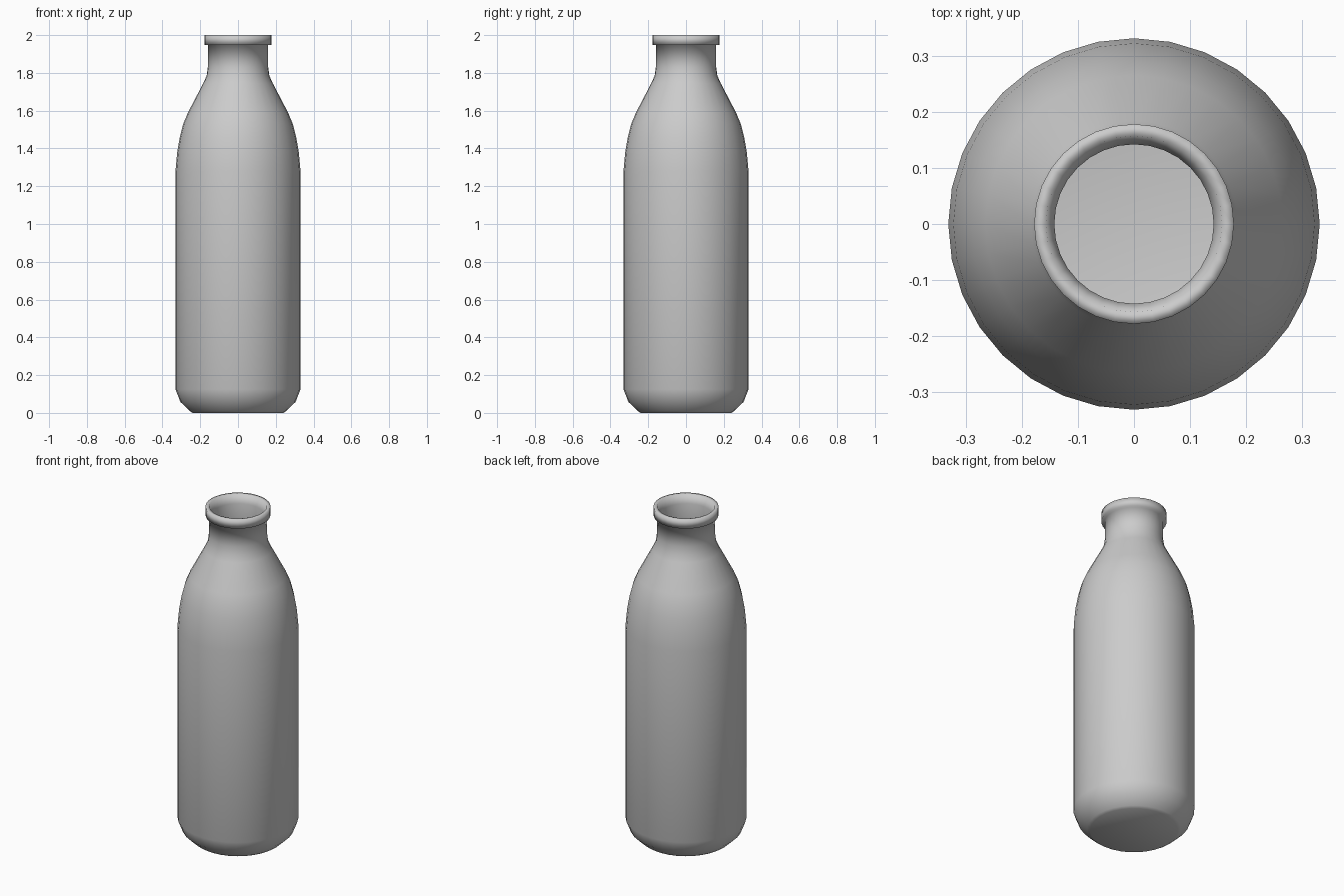
import bpy
import bmesh
from math import cos, sin, tau

SIDES = 32

cube = bpy.data.objects.get("Cube")
if cube:
    bpy.data.objects.remove(cube, do_unlink=True)

# Single neutral glass colour
glass = bpy.data.materials.new("light grey glass")
glass.use_nodes = True
colour = (0.6, 0.6, 0.6, 1)
glass.diffuse_color = colour
glass.node_tree.nodes["Principled BSDF"].inputs["Base Color"].default_value = colour


def lathe(name, profile):
    """Spin (radius, height) points around z; end caps are closed by fans."""
    bm = bmesh.new()
    rings = []
    for r, z in profile:
        if r == 0:
            rings.append([bm.verts.new((0, 0, z))] * SIDES)
        else:
            rings.append([bm.verts.new((r * cos(tau * i / SIDES), r * sin(tau * i / SIDES), z))
                          for i in range(SIDES)])
    for low, high in zip(rings, rings[1:]):
        for i in range(SIDES):
            j = (i + 1) % SIDES
            corners = dict.fromkeys((low[i], low[j], high[j], high[i]))
            bm.faces.new(list(corners))
    bmesh.ops.recalc_face_normals(bm, faces=bm.faces)
    mesh = bpy.data.meshes.new(name)
    bm.to_mesh(mesh)
    bm.free()
    mesh.materials.append(glass)
    mesh.shade_smooth()
    obj = bpy.data.objects.new(name, mesh)
    bpy.context.collection.objects.link(obj)
    return obj


# Outer wall: base, body, shoulder, neck
outer = [(0, 0.005), (0.24, 0.005), (0.255, 0.01), (0.305, 0.058), (0.331, 0.125),
         (0.331, 1.28), (0.322, 1.38), (0.308, 1.46), (0.29, 1.53), (0.265, 1.59),
         (0.184, 1.745), (0.166, 1.785), (0.16, 1.83), (0.16, 1.948)]
# Flat-sided lip around the mouth
lip = [(0.178, 1.948), (0.178, 2.0), (0.157, 2.0), (0.142, 1.95)]
# Inner wall follows the outer wall at a small thickness
WALL = 0.012
inner = [(max(r - WALL, 0), z + (WALL if z < 0.1 else 0)) for r, z in outer[-2:0:-1]]
inner.append((0, 0.005 + WALL))

bottle = lathe("bottle", [(r, z if z > 0.005 else 0) for r, z in outer] + lip + inner)
